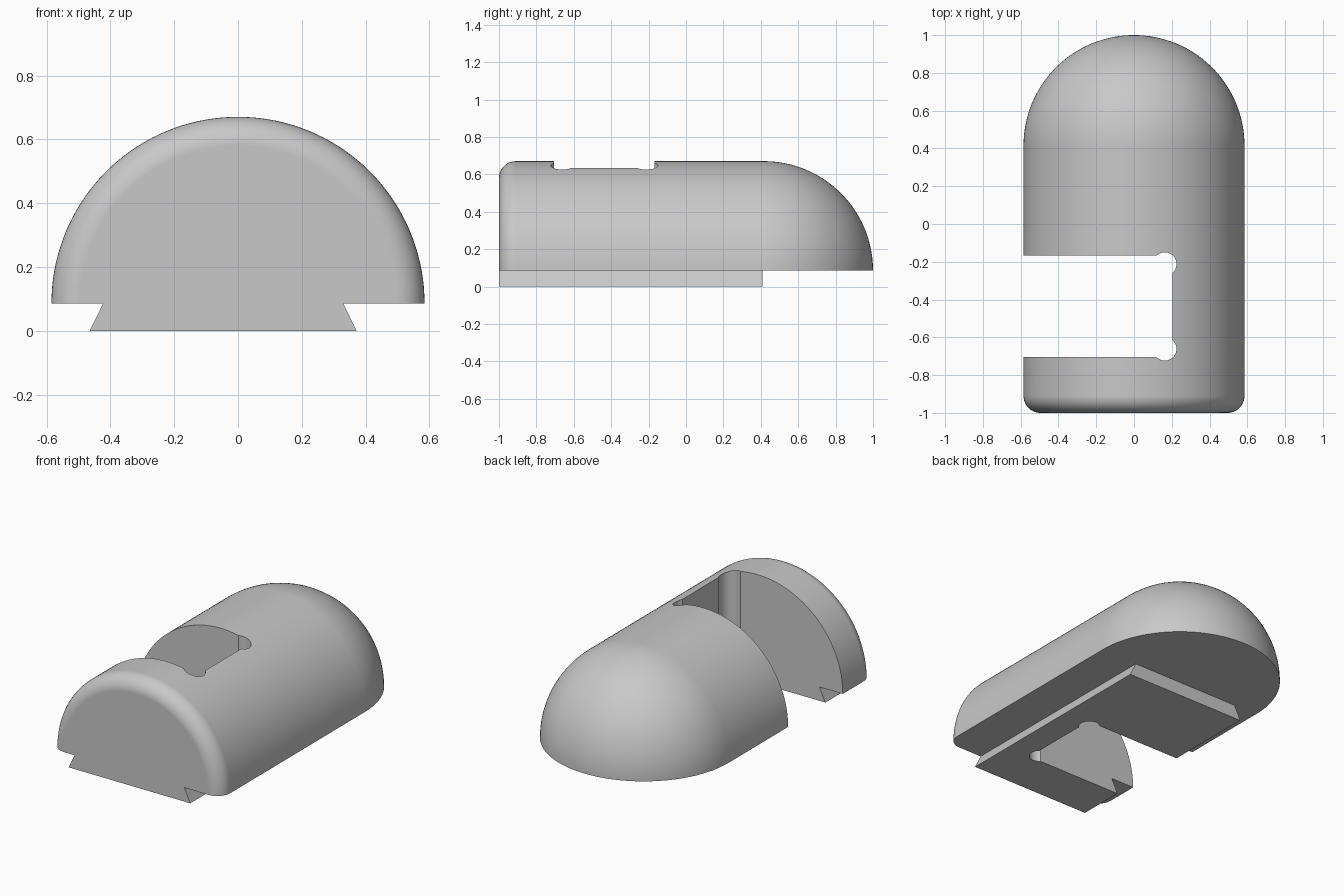
import bpy, bmesh, math

if "Cube" in bpy.data.objects:
    bpy.data.objects.remove(bpy.data.objects["Cube"])

R, BASE = 0.585, 0.086          # dome radius, height of the flat underside
FILLET = 0.09                   # rounding of the front rim
SEG = 72                        # steps across the half circle

grey = bpy.data.materials.new("grey")
grey.diffuse_color = (0.58, 0.58, 0.58, 1)
grey.use_nodes = True
grey.node_tree.nodes["Principled BSDF"].inputs["Base Color"].default_value = grey.diffuse_color


def make_object(name, bm):
    bmesh.ops.recalc_face_normals(bm, faces=bm.faces)
    me = bpy.data.meshes.new(name)
    bm.to_mesh(me)
    bm.free()
    me.materials.append(grey)
    ob = bpy.data.objects.new(name, me)
    bpy.context.collection.objects.link(ob)
    return ob


def prism(name, points, place, depth):
    """Extrude a closed outline along the vector depth."""
    bm = bmesh.new()
    face = bm.faces.new([bm.verts.new(place(*p)) for p in points])
    new = bmesh.ops.extrude_face_region(bm, geom=[face])["geom"]
    bmesh.ops.translate(bm, vec=depth, verts=[v for v in new if isinstance(v, bmesh.types.BMVert)])
    return make_object(name, bm)


def combine(target, tool, operation):
    mod = target.modifiers.new(operation, 'BOOLEAN')
    mod.object, mod.operation, mod.solver = tool, operation, 'EXACT'
    bpy.context.view_layer.objects.active = target
    bpy.ops.object.modifier_apply(modifier=mod.name)
    bpy.data.objects.remove(tool)


# Body: half revolution of a profile (y, radius) with rounded rim and round back
profile = []
for i in range(11):
    a = math.pi / 2 * i / 10
    profile.append((-1 + FILLET * (1 - math.sin(a)), R - FILLET * (1 - math.cos(a))))
profile.reverse()
for i in range(32):
    a = math.pi / 2 * i / 32
    profile.append((1 - R + R * math.sin(a), R * math.cos(a)))
# Order the profile from the front rim to the back
profile.sort(key=lambda p: p[0])

bm = bmesh.new()
rings = []
for y, r in profile:
    rings.append([bm.verts.new((r * math.cos(math.pi * k / SEG), y, BASE + r * math.sin(math.pi * k / SEG)))
                  for k in range(SEG + 1)])
for ring in rings:
    for v in (ring[0], ring[-1]):
        v.co.z = BASE
for a, b in zip(rings, rings[1:]):
    for k in range(SEG):
        bm.faces.new((a[k], a[k + 1], b[k + 1], b[k]))
tip = bm.verts.new((0, 1, BASE))
for k in range(SEG):
    bm.faces.new((rings[-1][k], rings[-1][k + 1], tip))
bm.faces.new(rings[0])
bm.faces.new([r[0] for r in rings] + [tip] + [r[-1] for r in reversed(rings)])
body = make_object("domed_body", bm)

# Dovetail rail under the body
rail = prism("dovetail_rail", [(-0.465, 0), (0.372, 0), (0.33, BASE), (-0.423, BASE)],
             lambda x, z: (x, -1, z), (0, 1.41, 0))
combine(body, rail, 'UNION')

# Side slot through the full height, with round corner reliefs
slot = prism("slot_cutter", [(-1, -0.705), (0.205, -0.705), (0.205, -0.168), (-1, -0.168)],
             lambda x, y: (x, y, -0.5), (0, 0, 2))
combine(body, slot, 'DIFFERENCE')
for cy in (-0.661, -0.212):
    circle = [(0.163 + 0.062 * math.cos(math.tau * k / 40 + 0.03),
               cy + 0.062 * math.sin(math.tau * k / 40 + 0.03)) for k in range(40)]
    relief = prism("relief_cutter", circle, lambda x, y: (x, y, -0.5), (0, 0, 2))
    combine(body, relief, 'DIFFERENCE')

# Smooth curves, crisp edges, flat front
bpy.ops.object.select_all(action='DESELECT')
body.select_set(True)
bpy.context.view_layer.objects.active = body
bpy.ops.object.shade_smooth_by_angle(angle=math.radians(30))
weighted = body.modifiers.new("flat_face_normals", 'WEIGHTED_NORMAL')
weighted.keep_sharp = True
